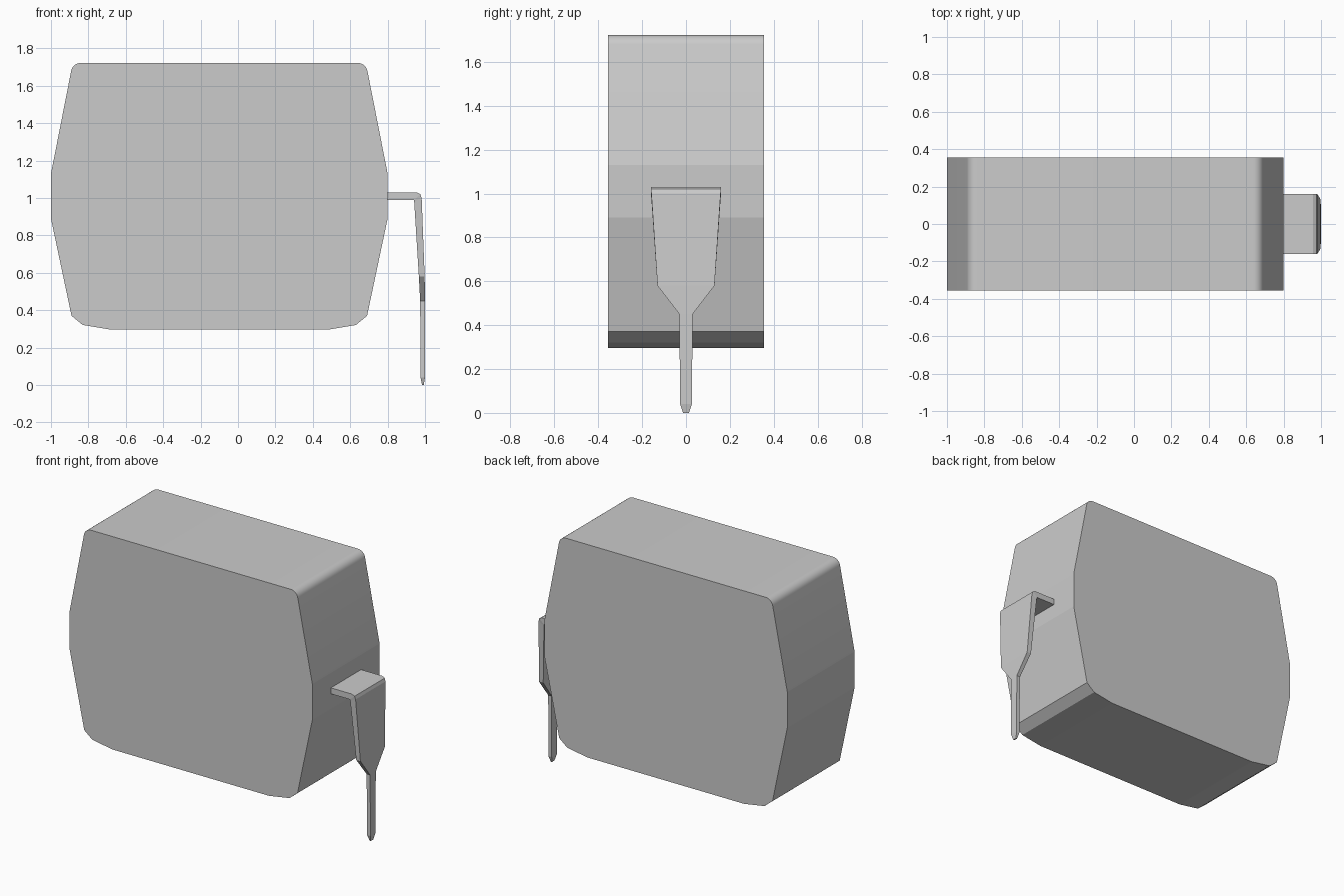
import bpy, bmesh
from math import sin, cos, radians

if "Cube" in bpy.data.objects:
    bpy.data.objects.remove(bpy.data.objects["Cube"])


def finish(bm, name):
    bmesh.ops.recalc_face_normals(bm, faces=bm.faces)
    mesh = bpy.data.meshes.new(name)
    bm.to_mesh(mesh)
    bm.free()
    obj = bpy.data.objects.new(name, mesh)
    bpy.context.collection.objects.link(obj)
    return obj


def loft(name, rings):
    """Skin a list of equal-length rings and cap both ends."""
    bm = bmesh.new()
    rows = [[bm.verts.new(p) for p in ring] for ring in rings]
    n = len(rows[0])
    for a, b in zip(rows, rows[1:]):
        for i in range(n):
            j = (i + 1) % n
            bm.faces.new((a[i], a[j], b[j], b[i]))
    bm.faces.new(rows[0])
    bm.faces.new(rows[-1])
    return finish(bm, name)


# Body: half profile (offset from its middle, height), mirrored and extruded
half = [(0.58, 0.296), (0.73, 0.321), (0.79, 0.37), (0.90, 0.89), (0.90, 1.13)]
for k in range(11):  # rounded top corner
    a = radians(11.1 + 78.9 * k / 10)
    half.append((0.74 + 0.053 * cos(a), 1.669 + 0.053 * sin(a)))
outline = half + [(-x, z) for x, z in reversed(half)]
body = loft("body", [[(x - 0.1, y, z) for x, z in outline] for y in (-0.356, 0.356)])
bpy.context.view_layer.objects.active = body
body.select_set(True)
bpy.ops.object.shade_smooth_by_angle(angle=radians(9))

# Bent terminal pin: (outer x, outer z, inner x, inner z, half width)
sections = [
    (0.80, 1.03, 0.80, 0.99, 0.16),
    (0.957, 1.03, 0.938, 0.99, 0.16),
    (0.975, 1.02, 0.940, 0.988, 0.16),
    (0.982, 1.00, 0.942, 0.98, 0.158),
    (0.998, 0.58, 0.967, 0.58, 0.13),
    (1.00, 0.45, 0.974, 0.45, 0.03),
    (1.00, 0.04, 0.976, 0.04, 0.027),
    (0.993, 0.00, 0.984, 0.00, 0.013),
]
loft("terminal_pin", [[(xo, -w, zo), (xo, w, zo), (xi, w, zi), (xi, -w, zi)]
                      for xo, zo, xi, zi, w in sections])
